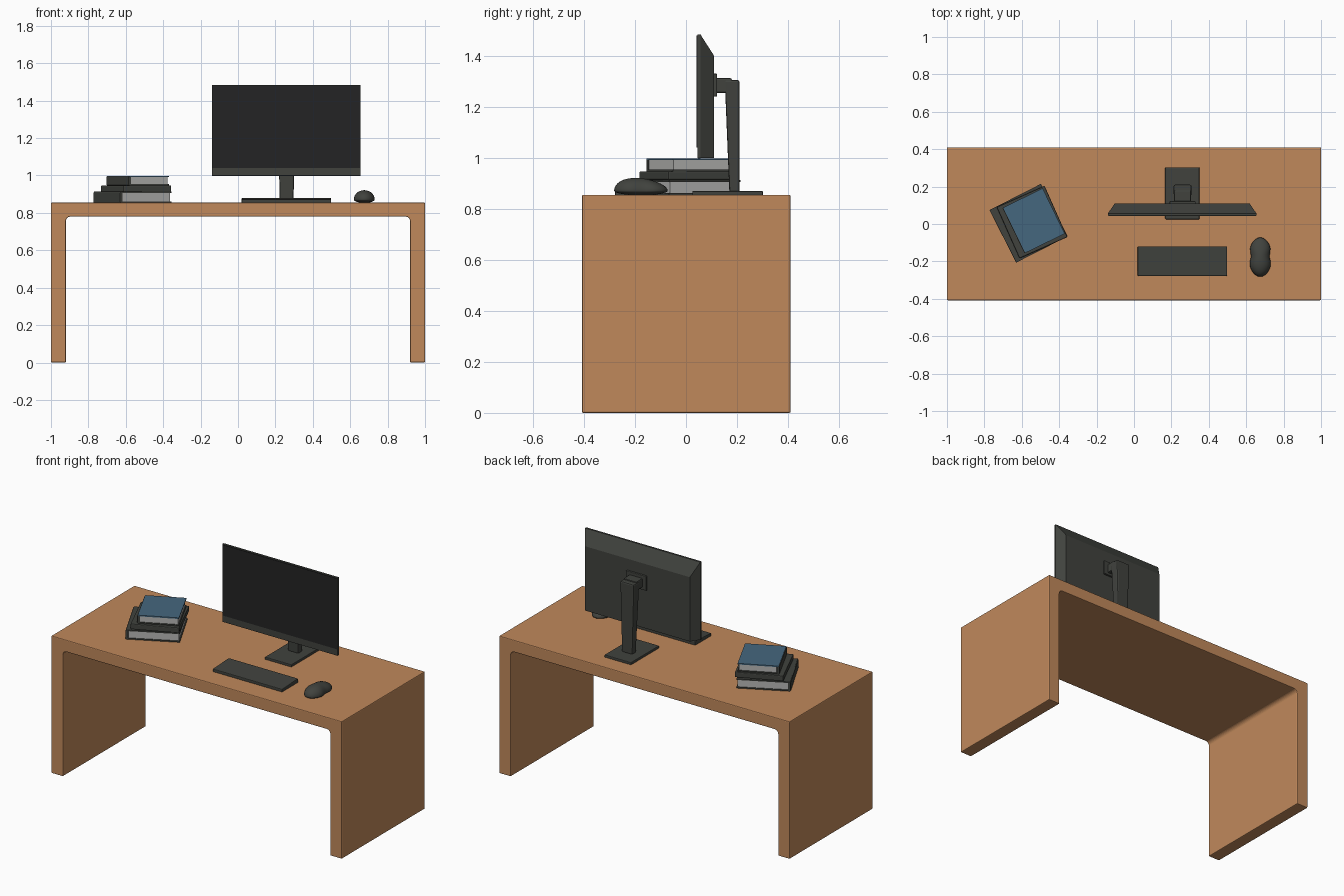
import bpy, bmesh, math
from mathutils import Matrix

if "Cube" in bpy.data.objects:
    bpy.data.objects.remove(bpy.data.objects["Cube"])


def mat(name, rgb):
    m = bpy.data.materials.new(name)
    m.diffuse_color = (*rgb, 1)
    m.use_nodes = True
    m.node_tree.nodes["Principled BSDF"].inputs["Base Color"].default_value = m.diffuse_color
    return m


WOOD = mat("warm wood", (0.53, 0.25, 0.105))
DARK = mat("dark grey plastic", (0.052, 0.055, 0.048))
SCREEN = mat("black screen", (0.017, 0.017, 0.018))
BLUE = mat("blue cover", (0.06, 0.135, 0.21))
PAPER = mat("grey white paper", (0.47, 0.47, 0.46))


def finish(bm, name, material, bevel=0.0, segments=2):
    bmesh.ops.recalc_face_normals(bm, faces=bm.faces)
    me = bpy.data.meshes.new(name)
    bm.to_mesh(me)
    bm.free()
    ob = bpy.data.objects.new(name, me)
    bpy.context.collection.objects.link(ob)
    me.materials.append(material)
    if bevel:
        b = ob.modifiers.new("bevel", 'BEVEL')
        b.width, b.segments = bevel, segments
        b.limit_method = 'ANGLE'
        b.angle_limit = math.radians(40)
    return ob


def box(name, x, y, z, material, bevel=0.0, shape=None, matrix=None):
    """Box from ranges; shape(co) may adjust each corner, matrix places it."""
    bm = bmesh.new()
    bmesh.ops.create_cube(bm, size=1)
    for v in bm.verts:
        for i, (a, b) in enumerate((x, y, z)):
            v.co[i] = b if v.co[i] > 0 else a
        if shape:
            shape(v.co)
    if matrix:
        bm.transform(matrix)
    return finish(bm, name, material, bevel)


def extrude(name, pts, axis, lo, hi, material, bevel=0.0):
    """Extrude a closed profile along y."""
    bm = bmesh.new()
    f = bm.faces.new([bm.verts.new((p[0], lo, p[1])) for p in pts])
    r = bmesh.ops.extrude_face_region(bm, geom=[f])
    for v in r["geom"]:
        if isinstance(v, bmesh.types.BMVert):
            v.co[axis] = hi
    return finish(bm, name, material, bevel)


# Desk: one arch profile with rounded inner corners
TOP = 0.855
R = 0.025
arc = [(0.92 - R + R * math.cos(a), 0.78 - R + R * math.sin(a))
       for a in [math.radians(15 * i) for i in range(7)]]
right = [(1, TOP), (1, 0), (0.92, 0)] + arc
profile = right + [(-x, z) for x, z in reversed(right)]
extrude("desk", profile, 1, -0.408, 0.41, WOOD, 0.005)

# Monitor: thin front frame, tapered rear housing, screen plate
CX = 0.2575
box("monitor_frame", (-0.14, 0.655), (0.045, 0.058), (0.998, 1.484), DARK, 0.002)


def taper_back(co):
    if co.y > 0.1:
        co.x = CX + (co.x - CX) * 0.91
        if co.z > 1.2:
            co.z = 1.40


box("monitor_back", (-0.139, 0.654), (0.057, 0.11), (1.0, 1.483), DARK, 0, taper_back)
box("screen", (-0.136, 0.651), (0.042, 0.046), (1.04, 1.48), SCREEN)

# Monitor stand: mount, arm, column and foot
box("screen_mount", (0.19, 0.33), (0.105, 0.122), (1.24, 1.33), DARK, 0.004)
box("stand_arm", (0.215, 0.305), (0.115, 0.18), (1.255, 1.312), DARK, 0.006)


def taper_column(co):
    if co.z < 1:
        co.x = 0.26 + (co.x - 0.26) * 0.76
        co.y = max(co.y, 0.17)


box("stand_column", (0.212, 0.308), (0.152, 0.21), (0.865, 1.305), DARK, 0.008, taper_column)
box("stand_foot", (0.167, 0.35), (0.025, 0.302), (TOP - 0.003, 0.87), DARK, 0.004)


# Keyboard: low wedge
def wedge(co):
    if co.z > 0.86 and co.y > -0.2:
        co.z += 0.008


box("keyboard", (0.02, 0.498), (-0.278, -0.12), (TOP - 0.003, 0.872), DARK, 0.004, wedge)

# Mouse: flattened dome with a pinched waist
bm = bmesh.new()
bmesh.ops.create_uvsphere(bm, u_segments=28, v_segments=18, radius=1)
for v in bm.verts:
    x, y, z = v.co
    pinch = 1 - 0.22 * math.exp(-((y - 0.05) / 0.3) ** 2)
    back = 1 - 0.22 * y
    v.co = (0.675 + 0.063 * x * pinch,
            -0.177 + 0.105 * y,
            TOP + (0.016 + 0.049 * z * back if z > 0 else 0.018 * z + 0.016))
mouse = finish(bm, "mouse", DARK)
for p in mouse.data.polygons:
    p.use_smooth = True


# Books: two covers, a page block and a spine on the left
def book(name, cx, cy, w, d, z0, z1, deg, top_mat, t=0.007):
    m = Matrix.Translation((cx, cy, 0)) @ Matrix.Rotation(math.radians(deg), 4, 'Z')
    X, Y = (-w / 2, w / 2), (-d / 2, d / 2)
    box(name + "_bottom_cover", X, Y, (z0, z0 + t), DARK, 0, None, m)
    box(name + "_top_cover", X, Y, (z1 - t, z1), top_mat, 0, None, m)
    box(name + "_spine", (X[0] - 0.004, X[0] + 0.012), Y, (z0, z1 - 0.003), DARK, 0.003, None, m)
    box(name + "_pages", (X[0] + 0.008, X[1] - 0.006), (Y[0] + 0.006, Y[1] - 0.006),
        (z0 + t - 0.001, z1 - t + 0.001), PAPER, 0, None, m)


book("lower_book", -0.562, 0.005, 0.305, 0.315, TOP, 0.913, 27, DARK)
box("middle_book", (-0.14, 0.14), (-0.15, 0.15), (0.913, 0.947), DARK, 0.005, None,
    Matrix.Translation((-0.545, 0.01, 0)) @ Matrix.Rotation(math.radians(24), 4, 'Z'))
book("upper_book", -0.535, 0.018, 0.235, 0.27, 0.947, 0.998, 26, BLUE)
